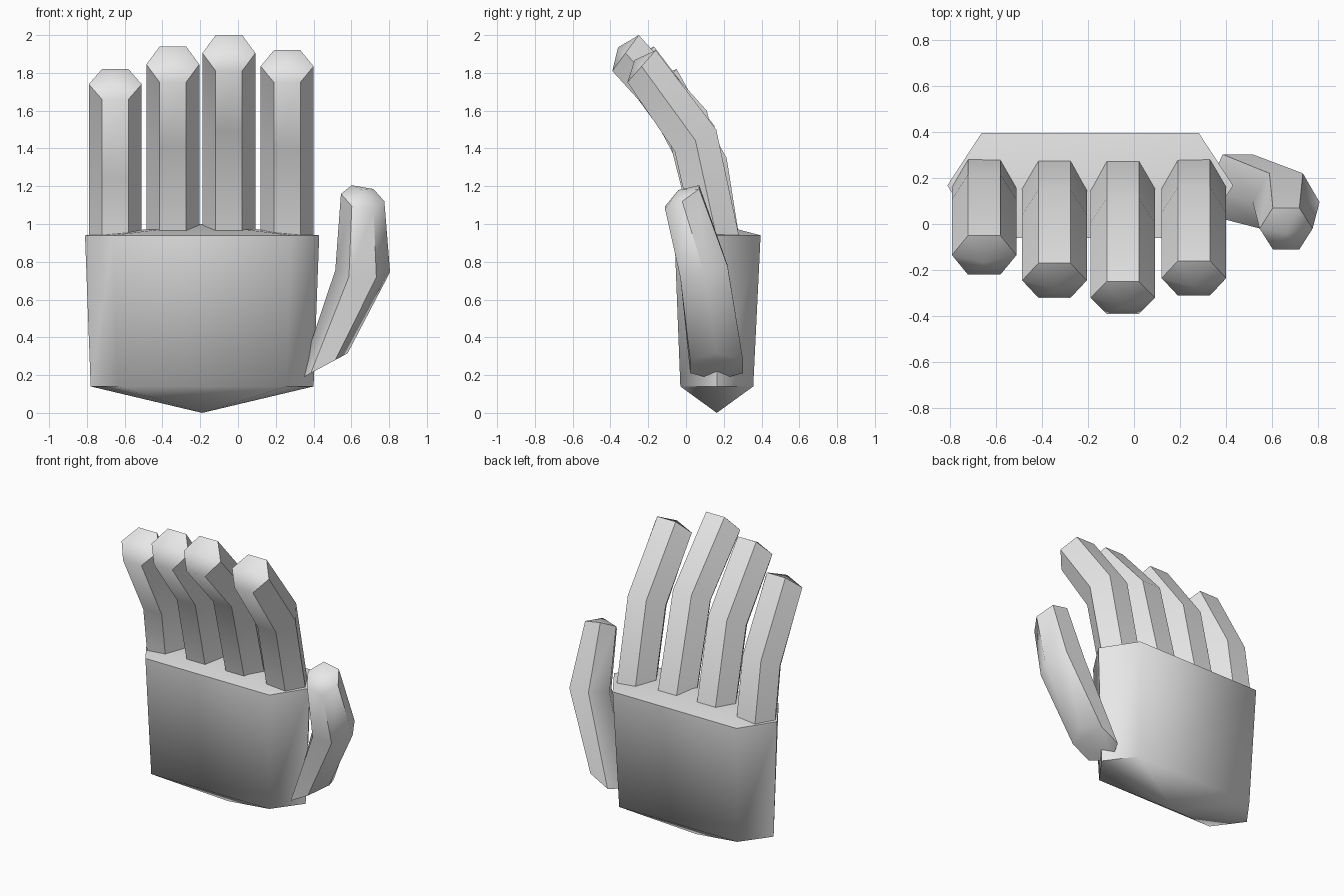
import bpy, bmesh, math
from mathutils import Vector

cube = bpy.data.objects.get("Cube")
if cube:
    bpy.data.objects.remove(cube, do_unlink=True)

grey = bpy.data.materials.new("plain_grey")
grey.use_nodes = True
COLOUR = (0.8, 0.8, 0.8, 1)
grey.diffuse_color = COLOUR
grey.node_tree.nodes["Principled BSDF"].inputs["Base Color"].default_value = COLOUR


def hexagon(centre, u, v, flat=0.5):
    """Six points: corners along u, flat sides along v."""
    c, u, v = Vector(centre), Vector(u), Vector(v)
    return [c + u, c + u * flat + v, c - u * flat + v,
            c - u, c - u * flat - v, c + u * flat - v]


def hex_tube(name, rings, top=None, bottom=None):
    """Bridge hexagonal rings; each end is flat or comes to a point."""
    bm = bmesh.new()
    loops = [[bm.verts.new(p) for p in ring] for ring in rings]
    for a, b in zip(loops, loops[1:]):
        for i in range(6):
            j = (i + 1) % 6
            bm.faces.new((a[i], a[j], b[j], b[i]))
    for loop, point in ((loops[0], bottom), (loops[-1], top)):
        if point is None:
            bm.faces.new(loop)
        else:
            tip = bm.verts.new(point)
            for i in range(6):
                bm.faces.new((loop[i], loop[(i + 1) % 6], tip))
    bmesh.ops.recalc_face_normals(bm, faces=bm.faces)
    mesh = bpy.data.meshes.new(name)
    bm.to_mesh(mesh)
    bm.free()
    mesh.materials.append(grey)
    obj = bpy.data.objects.new(name, mesh)
    bpy.context.collection.objects.link(obj)
    bpy.ops.object.select_all(action='DESELECT')
    obj.select_set(True)
    bpy.context.view_layer.objects.active = obj
    bpy.ops.object.shade_smooth_by_angle(angle=math.radians(58))
    return obj


# Palm: tapered hexagonal block with a shallow point at both ends
hex_tube("palm",
         [hexagon((-0.19, 0.163, 0.14), (0.59, 0, 0), (0, 0.193, 0), 0.76),
          hexagon((-0.19, 0.167, 0.94), (0.62, 0, 0), (0, 0.228, 0), 0.76)],
         top=(-0.19, 0.167, 1.0), bottom=(-0.19, 0.163, 0))


# Fingers: base, knuckle and tip rings given by front and back (y, z)
def finger(name, x, knuckle, tip):
    rings = []
    for front, back in (((0.04, 0.94), (0.28, 0.94)), knuckle, tip):
        f, b = Vector((x, *front)), Vector((x, *back))
        rings.append(hexagon((f + b) / 2, (0.14, 0, 0), (b - f) / 2))
    (fy, fz), (by, bz) = tip
    point = Vector((x, (fy + by) / 2, (fz + bz) / 2))
    point += Vector((0, fz - bz, by - fy)).normalized() * 0.05
    hex_tube(name, rings, top=point)


finger("little_finger", -0.65, ((0, 1.24), (0.215, 1.35)), ((-0.22, 1.66), (-0.05, 1.82)))
finger("ring_finger", -0.345, ((-0.07, 1.41), (0.15, 1.52)), ((-0.32, 1.75), (-0.17, 1.94)))
finger("middle_finger", -0.048, ((-0.10, 1.49), (0.11, 1.6)), ((-0.39, 1.81), (-0.25, 2.0)))
finger("index_finger", 0.26, ((-0.06, 1.385), (0.16, 1.5)), ((-0.31, 1.75), (-0.16, 1.92)))

# Thumb: leans out from the palm, then bends upward
hex_tube("thumb",
         [hexagon((0.45, 0.162, 0.245), (0.13, 0, 0.07), (0, 0.14, 0)),
          hexagon((0.66, 0.095, 0.75), (0.145, 0, -0.005), (0, 0.125, 0.03)),
          hexagon((0.66, -0.02, 1.14), (0.115, 0, -0.02), (0, 0.09, 0.055))],
         top=(0.66, -0.04, 1.18))
